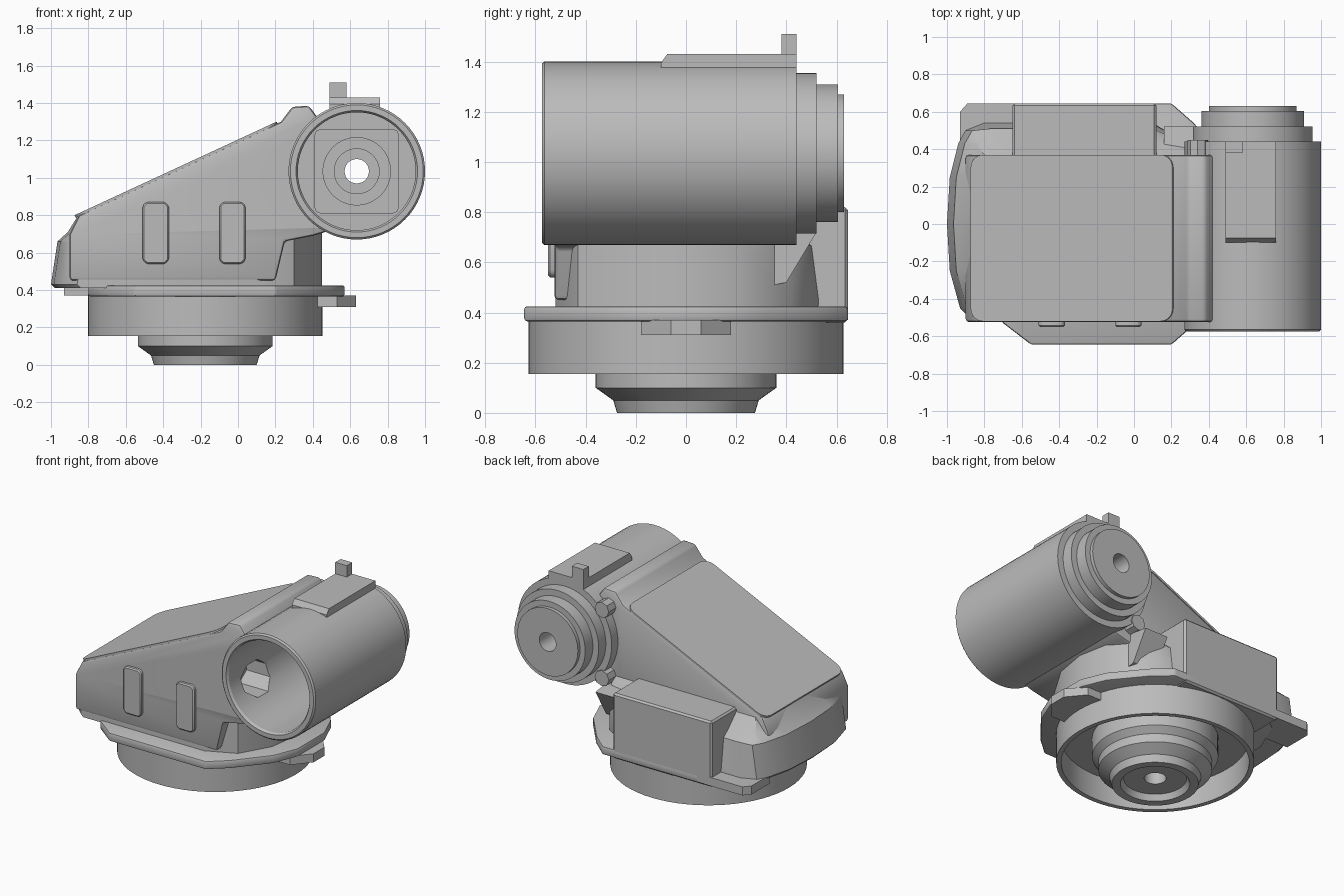
import bpy, bmesh, math
from mathutils import Vector, Matrix

old = bpy.data.objects.get("Cube")
if old:
    bpy.data.objects.remove(old)

grey = bpy.data.materials.new("cast grey")
grey.use_nodes = True
GREY = (0.5, 0.5, 0.5, 1)
grey.diffuse_color = GREY
grey.node_tree.nodes["Principled BSDF"].inputs["Base Color"].default_value = GREY

RING_X = -0.175                       # axis of the round base
TUBE = Vector((0.635, 0, 1.035))      # axis of the horizontal tube
PLACE = {"x": lambda a, b, h: (h, a, b),
         "y": lambda a, b, h: (a, h, b),
         "z": lambda a, b, h: (a, b, h)}


def finish(name, bm):
    bmesh.ops.remove_doubles(bm, verts=bm.verts, dist=1e-5)
    bmesh.ops.recalc_face_normals(bm, faces=bm.faces)
    mesh = bpy.data.meshes.new(name)
    bm.to_mesh(mesh)
    bm.free()
    mesh.materials.append(grey)
    ob = bpy.data.objects.new(name, mesh)
    bpy.context.collection.objects.link(ob)
    return ob


def loft(name, rings, capped=True, closed=False):
    """Skin a list of equal-length point rings."""
    bm = bmesh.new()
    rows = [[bm.verts.new(p) for p in ring] for ring in rings]
    pairs = list(zip(rows, rows[1:]))
    if closed:
        pairs.append((rows[-1], rows[0]))
    n = len(rows[0])
    for a, b in pairs:
        for i in range(n):
            j = (i + 1) % n
            bm.faces.new((a[i], a[j], b[j], b[i]))
    if capped and not closed:
        bm.faces.new(rows[0])
        bm.faces.new(rows[-1])
    return finish(name, bm)


def prism(name, pts, lo, hi, axis="z"):
    return loft(name, [[PLACE[axis](a, b, h) for a, b in pts] for h in (lo, hi)])


def lathe(name, profile, axis, centre, closed=False, seg=64):
    """Spin (radius, height) points about an axis through centre."""
    turns = [2 * math.pi * i / seg for i in range(seg)]
    rings = [[Vector(PLACE[axis](r * math.cos(t), r * math.sin(t), h)) + centre
              for t in turns] for r, h in profile]
    return loft(name, rings, closed=closed)


def box(name, x, y, z):
    return prism(name, [(x[0], y[0]), (x[1], y[0]), (x[1], y[1]), (x[0], y[1])], *z)


def rounded(x, y, r, steps=5):
    """Rounded rectangle outline."""
    pts = []
    for cx, cy, start in ((x[1] - r, y[1] - r, 0), (x[0] + r, y[1] - r, 1),
                          (x[0] + r, y[0] + r, 2), (x[1] - r, y[0] + r, 3)):
        for i in range(steps + 1):
            t = math.pi / 2 * (start + i / steps)
            pts.append((cx + r * math.cos(t), cy + r * math.sin(t)))
    return pts


def apply(ob, mod):
    bpy.context.view_layer.objects.active = ob
    bpy.ops.object.modifier_apply(modifier=mod.name)


def bevel(ob, width, segments=2):
    mod = ob.modifiers.new("bevel", "BEVEL")
    mod.width, mod.segments = width, segments
    mod.limit_method, mod.angle_limit = "ANGLE", math.radians(35)
    apply(ob, mod)


def cut(ob, *cutters):
    for cutter in cutters:
        mod = ob.modifiers.new("cut", "BOOLEAN")
        mod.operation, mod.solver, mod.object = "DIFFERENCE", "EXACT", cutter
        apply(ob, mod)


# Round base skirt with the hollow underside and central hub
lathe("base_ring_and_hub",
      [(0.07, 0.3), (0.07, 0.04), (0.2, 0.04), (0.22, 0), (0.275, 0), (0.29, 0.05),
       (0.36, 0.1), (0.36, 0.16), (0.4, 0.2), (0.4, 0.33), (0.595, 0.33),
       (0.595, 0.155), (0.627, 0.155), (0.627, 0.38)], "z", Vector((RING_X, 0, 0)))

# Mounting flange, tab and rear foot
half = [(0.57, 0.15), (0.5, 0.32), (0.32, 0.54), (0.2, 0.645), (-0.55, 0.645),
        (-0.7, 0.53), (-0.8, 0.3)]
flange = prism("flange", half + [(x, -y) for x, y in reversed(half)], 0.365, 0.425)
bevel(flange, 0.012)
prism("flange_tab", [(0.4, -0.18), (0.53, -0.18), (0.63, -0.06), (0.63, 0.06),
                     (0.53, 0.18), (0.4, 0.18)], 0.31, 0.37)
prism("rear_foot", [(-0.93, 0.4), (-0.93, 0.6), (-0.89, 0.645), (-0.6, 0.645),
                    (-0.6, 0.4)], 0.37, 0.43)

# Cutters for the tube bore and its side window
bore = lathe("bore_cutter", [(0.34, -0.9), (0.34, 0.42)], "y", TUBE)
window = prism("window_cutter", [(-0.3 + 0.15 * math.cos(t), 0.92 + 0.11 * math.sin(t))
               for t in [math.pi / 4 * (i + 0.5) for i in range(8)]], 0.18, 0.5, "x")

# Lower housing: rounded outline with a shoulder that leans in at the top
outline = [(-1, 0), (-0.985, 0.25), (-0.94, 0.43), (-0.9, 0.5), (-0.8, 0.54), (0.1, 0.54),
           (0.3, 0.42), (0.42, 0.22), (0.45, 0), (0.42, -0.22), (0.3, -0.43), (0.1, -0.52),
           (-0.86, -0.52), (-0.93, -0.45), (-0.985, -0.25)]


def level(z, lean, back):
    return [(x + lean if x < -0.75 else x, min(y, back), z) for x, y in outline]


lower = loft("lower_housing", [level(0.41, 0.02, 0.53), level(0.43, 0, 0.54),
                               level(0.66, 0.035, 0.51), level(0.71, 0.09, 0.45),
                               level(0.79, 0.14, 0.37)])
cut(lower, bore, window)

# Sloping hood with the raised saddle beside the tube
hood = prism("sloping_hood",
             [(-0.9, 0.45), (-0.9, 0.7), (-0.85, 0.8), (0.23, 1.3), (0.29, 1.38),
              (0.38, 1.385), (0.42, 1.33), (0.5, 1.2), (0.5, 0.72), (0.4, 0.69),
              (0.25, 0.66), (0.2, 0.45)], -0.525, 0.37, "y")
bevel(hood, 0.018)
cut(hood, bore, window)

# Cover plate lying on the slope
cover = prism("cover_plate", rounded((-0.6, 0.59), (-0.52, 0.37), 0.07), -0.005, 0.01)
slope = math.atan2(0.5, 1.08)
cover.data.transform(Matrix.Translation((-0.325, 0, 1.043)) @ Matrix.Rotation(-slope, 4, "Y"))

# Horizontal tube with stepped rear cap and inner floor
tube = lathe("horizontal_tube",
             [(0.065, 0.63), (0.235, 0.63), (0.235, 0.605), (0.275, 0.605), (0.275, 0.52),
              (0.32, 0.52), (0.32, 0.44), (0.365, 0.44), (0.365, -0.565), (0.355, -0.575),
              (0.325, -0.575), (0.315, -0.56), (0.315, 0.25), (0.18, 0.25), (0.18, 0.35),
              (0.12, 0.35), (0.12, 0.42), (0.065, 0.42)], "y", TUBE, closed=True)
cut(tube, window)
plate = prism("square_bearing_plate", rounded((0.41, 0.86), (0.81, 1.26), 0.03, 2),
              0.21, 0.26, "y")
hole = lathe("bearing_cutter", [(0.18, 0.1), (0.18, 0.3)], "y", TUBE)
cut(plate, hole)
for helper in (bore, window, hole):
    bpy.data.objects.remove(helper)

# Flat pad and peg on top of the tube
prism("tube_pad", [(-0.1, 1.36), (-0.1, 1.395), (-0.075, 1.43), (0.44, 1.43), (0.44, 1.36)],
      0.49, 0.76, "x")
box("tube_peg", (0.49, 0.58), (0.38, 0.44), (1.4, 1.51))

# Raised pads on the front wall
for i, x in enumerate((-0.44, -0.03)):
    pad = prism("front_pad_%d" % (i + 1), rounded((x - 0.07, x + 0.07), (0.54, 0.87), 0.02, 1),
                -0.55, -0.5, "y")
    bevel(pad, 0.008, 1)

# Rear connector box, gusset and bolt lugs
connector = box("rear_box", (-0.65, 0.12), (0.3, 0.645), (0.36, 0.82))
bevel(connector, 0.012, 1)
prism("rear_gusset", [(0.3, 0.75), (0.52, 0.72), (0.4, 0.52), (0.3, 0.5)], 0.16, 0.34, "x")
for i, (x, z) in enumerate(((0.34, 1.27), (0.34, 0.79))):
    lathe("rear_lug_%d" % (i + 1), [(0.055, 0.3), (0.055, 0.45)], "y",
          Vector((x, 0, z)), seg=8)

# Smooth curved surfaces, keep edges crisp
for ob in bpy.context.collection.objects:
    if ob.type == "MESH" and grey.name in ob.data.materials:
        bpy.ops.object.select_all(action="DESELECT")
        ob.select_set(True)
        bpy.context.view_layer.objects.active = ob
        bpy.ops.object.shade_smooth_by_angle(angle=math.radians(32))
